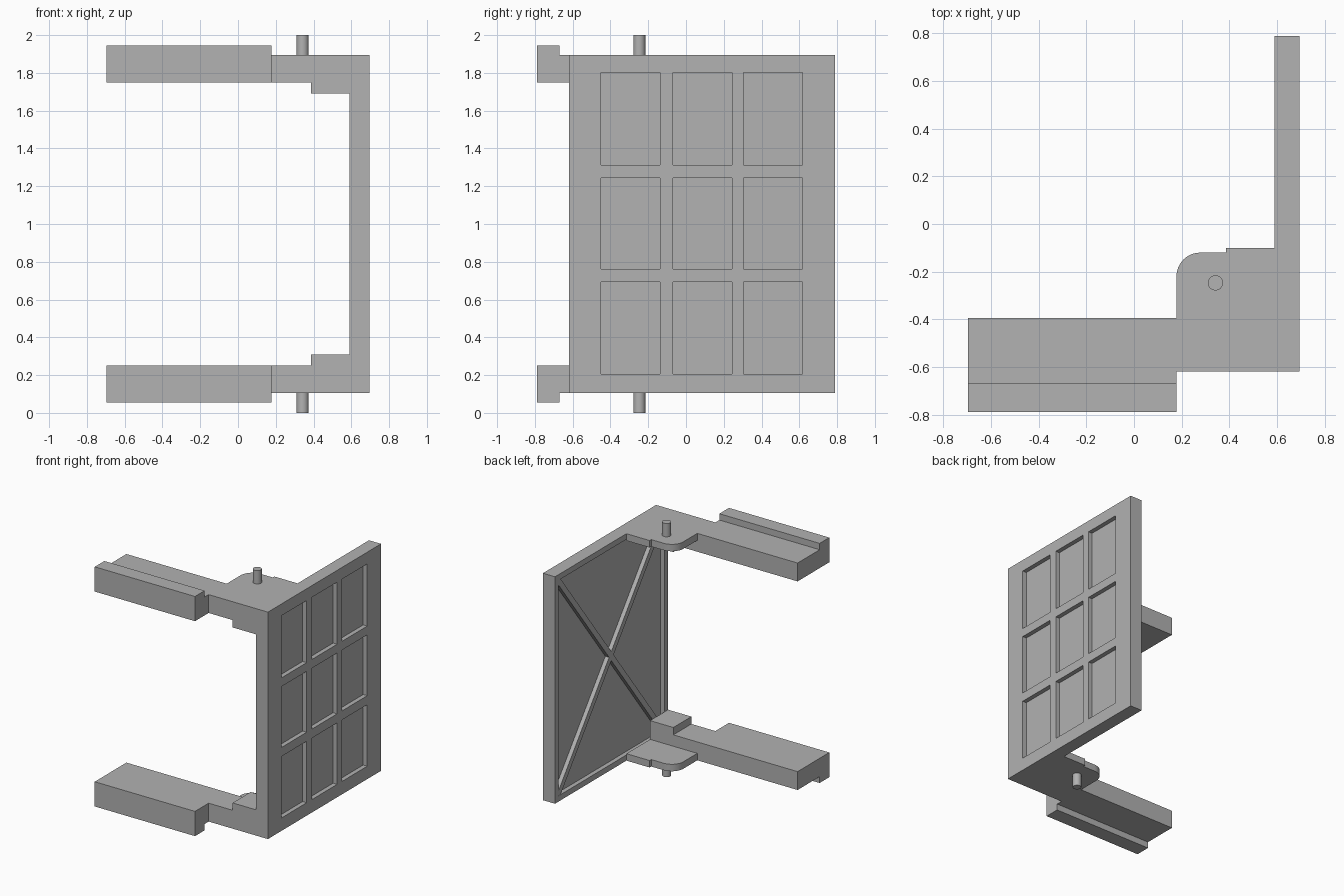
import bpy, bmesh
from math import pi, cos, sin, atan2, hypot
from mathutils import Matrix, Vector

if "Cube" in bpy.data.objects:
    bpy.data.objects.remove(bpy.data.objects["Cube"])

grey = bpy.data.materials.new("light grey")
grey.use_nodes = True
grey.diffuse_color = (0.445, 0.445, 0.445, 1)
grey.node_tree.nodes["Principled BSDF"].inputs["Base Color"].default_value = grey.diffuse_color

MID = 1.0  # height of the mirror plane


def finish(name, bm, mirror=False):
    """Turn a bmesh into a grey object, optionally mirrored top to bottom."""
    bmesh.ops.recalc_face_normals(bm, faces=bm.faces)
    if mirror:
        bmesh.ops.translate(bm, verts=bm.verts, vec=(0, 0, -MID))
    mesh = bpy.data.meshes.new(name)
    bm.to_mesh(mesh)
    bm.free()
    mesh.materials.append(grey)
    obj = bpy.data.objects.new(name, mesh)
    bpy.context.collection.objects.link(obj)
    if mirror:
        obj.location.z = MID
        mod = obj.modifiers.new("top and bottom", 'MIRROR')
        mod.use_axis = (False, False, True)
        mod.use_mirror_merge = False
    return obj


def add_box(bm, lo, hi):
    lo, hi = Vector(lo), Vector(hi)
    matrix = Matrix.Translation((lo + hi) / 2) @ Matrix.Diagonal((*(hi - lo), 1))
    bmesh.ops.create_cube(bm, size=1, matrix=matrix)


def box(name, lo, hi, mirror=False):
    bm = bmesh.new()
    add_box(bm, lo, hi)
    return finish(name, bm, mirror)


def prism(name, points, vec):
    """Extrude a flat outline along vec; mirrored top and bottom."""
    bm = bmesh.new()
    face = bm.faces.new([bm.verts.new(p) for p in points])
    out = bmesh.ops.extrude_face_region(bm, geom=[face], use_keep_orig=True)
    verts = [g for g in out["geom"] if isinstance(g, bmesh.types.BMVert)]
    bmesh.ops.translate(bm, verts=verts, vec=vec)
    return finish(name, bm, True)


# Door panel with nine outer pockets and one recess on the inside
IN, OUT, FRONT, BACK, LOW, HIGH = 0.59, 0.695, -0.62, 0.79, 0.105, 1.895
RIM, DEPTH = 0.045, 0.035
panel = box("door_panel", (IN, FRONT, LOW), (OUT, BACK, HIGH))
bm = bmesh.new()
for y in (-0.45, -0.07, 0.305):
    for z, top in ((0.207, 0.692), (0.763, 1.243), (1.312, 1.802)):
        add_box(bm, (OUT - DEPTH, y, z), (OUT + 0.1, y + 0.313, top))
add_box(bm, (IN - 0.1, FRONT + RIM, LOW + RIM), (IN + DEPTH, BACK - RIM, HIGH - RIM))
cutter = finish("panel_cutter", bm)
cutter.hide_render = True
mod = panel.modifiers.new("pockets", 'BOOLEAN')
mod.object = cutter
mod.operation = 'DIFFERENCE'
mod.solver = 'EXACT'
bpy.context.view_layer.objects.active = panel
bpy.ops.object.modifier_apply(modifier=mod.name)
bpy.data.objects.remove(cutter)

# Crossed braces inside the recess
dy, dz = BACK - FRONT - 2 * RIM, HIGH - LOW - 2 * RIM
for name, side in (("rising_brace", 1), ("falling_brace", -1)):
    brace = box(name, (-DEPTH / 2, -hypot(dy, dz) / 2, -0.022), (DEPTH / 2, hypot(dy, dz) / 2, 0.022))
    brace.location = (IN + 0.002 + DEPTH / 2, (FRONT + BACK) / 2, MID)
    brace.rotation_euler.x = side * atan2(dz, dy)

# Hinge plates with one rounded corner
arc = [(0.278 + 0.1 * cos(a), -0.22 + 0.1 * sin(a)) for a in (pi / 2 + i * pi / 16 for i in range(9))]
outline = [(0.178, FRONT), (IN, FRONT), (IN, -0.1), (0.387, -0.1), (0.387, -0.12)] + arc
PLATE = 0.16
prism("hinge_plates", [(x, y, LOW) for x, y in outline], (0, 0, PLATE - LOW))

# Arms with a lip along the front edge
profile = [(-0.79, 0.055), (-0.67, 0.055), (-0.67, LOW), (-0.395, LOW), (-0.395, 0.25), (-0.79, 0.25)]
prism("arms", [(-0.697, y, z) for y, z in profile], (0.875, 0, 0))

# Arm roots and corner blocks standing on the plates
box("arm_roots", (0.178, FRONT, PLATE), (0.387, -0.395, 0.25), True)
box("corner_blocks", (0.387, FRONT, PLATE), (IN, -0.395, 0.308), True)

# Pivot pins
bm = bmesh.new()
bmesh.ops.create_cone(bm, cap_ends=True, segments=24, radius1=0.032, radius2=0.032, depth=0.12,
                      matrix=Matrix.Translation((0.342, -0.247, 0.06)))
pins = finish("pivot_pins", bm, True)

bpy.ops.object.select_all(action='DESELECT')
for obj in (pins, bpy.data.objects["hinge_plates"]):
    obj.select_set(True)
bpy.context.view_layer.objects.active = pins
bpy.ops.object.shade_smooth_by_angle()
